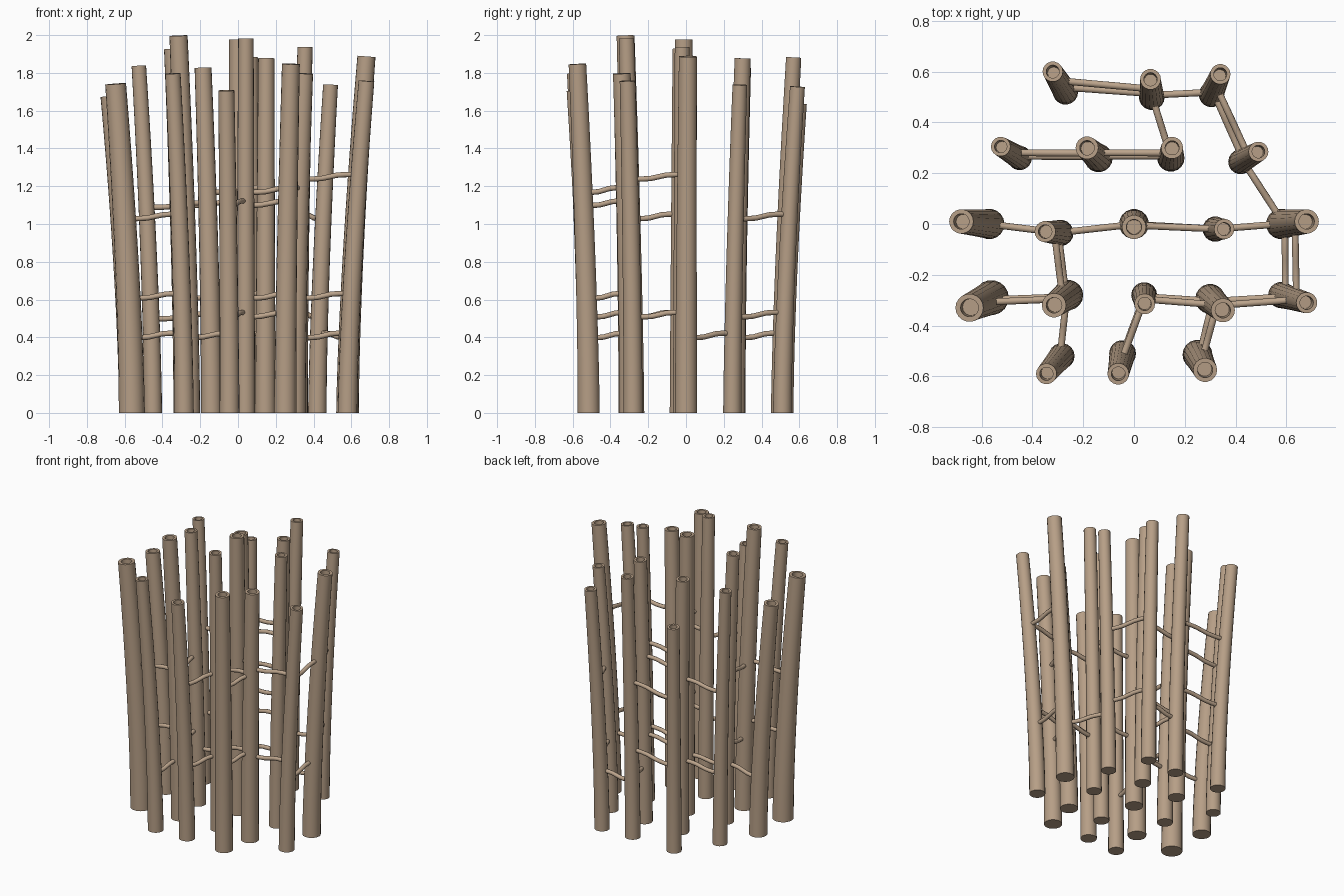
import bpy, bmesh, math
from mathutils import Vector

if "Cube" in bpy.data.objects:
    bpy.data.objects.remove(bpy.data.objects["Cube"])

SIDES = 18
CUP = 0.08


def material(name, rgb):
    m = bpy.data.materials.new(name)
    m.diffuse_color = (*rgb, 1)
    m.use_nodes = True
    m.node_tree.nodes["Principled BSDF"].inputs["Base Color"].default_value = m.diffuse_color
    return m


bark = material("tan_tube", (0.47, 0.345, 0.24))
pale = material("tan_rod", (0.50, 0.37, 0.26))


def skin(name, rings, sides, mat):
    """Loft rings of (centre, direction, radius) and cap both ends."""
    bm = bmesh.new()
    loops = []
    for c, d, r in rings:
        d = d.normalized()
        u = d.cross(Vector((0, 1, 0.01)) if abs(d.y) < 0.8 else Vector((1, 0, 0))).normalized()
        v = d.cross(u)
        loops.append([bm.verts.new(c + r * (math.cos(a) * u + math.sin(a) * v))
                      for a in (2 * math.pi * i / sides for i in range(sides))])
    for a, b in zip(loops, loops[1:]):
        for i in range(sides):
            j = (i + 1) % sides
            bm.faces.new((a[i], a[j], b[j], b[i]))
    bm.faces.new(loops[0][::-1])
    bm.faces.new(loops[-1])
    bmesh.ops.recalc_face_normals(bm, faces=bm.faces)
    me = bpy.data.meshes.new(name)
    bm.to_mesh(me)
    bm.free()
    me.materials.append(mat)
    ob = bpy.data.objects.new(name, me)
    bpy.context.collection.objects.link(ob)
    bpy.context.view_layer.objects.active = ob
    ob.select_set(True)
    bpy.ops.object.shade_smooth_by_angle(angle=math.radians(40))
    ob.select_set(False)


# tubes: base x, y, top x, y, height, base radius
tubes = dict(
    A=(-.27, .52, -.32, .60, 1.64, .050), B=(.07, .50, .065, .57, 1.885, .051),
    C=(.305, .51, .34, .59, 1.73, .050), D=(-.45, .26, -.525, .305, 1.84, .048),
    E=(-.14, .26, -.185, .30, 1.83, .056), F=(.145, .26, .15, .30, 1.88, .054),
    G=(.42, .245, .49, .285, 1.74, .049), H=(-.57, 0, -.68, .01, 1.68, .060),
    I=(-.29, -.035, -.35, -.03, 1.93, .052), J=(0, 0, 0, -.012, 1.98, .059),
    K=(.32, -.02, .355, -.02, 1.94, .050), L=(.58, 0, .68, .01, 1.89, .060),
    M=(-.562, -.29, -.648, -.33, 1.745, .069), N=(-.26, -.28, -.315, -.32, 2.0, .060),
    O=(.04, -.28, .042, -.315, 1.985, .051), P=(.30, -.295, .35, -.34, 1.80, .059),
    Q=(.58, -.28, .68, -.31, 1.76, .052), R=(-.285, -.52, -.345, -.59, 1.80, .051),
    S=(-.045, -.51, -.062, -.59, 1.71, .053), T=(.25, -.515, .28, -.575, 1.85, .059))


def centre(key, t):
    x0, y0, x1, y1, h, r = tubes[key]
    k = t ** 1.5
    return Vector((x0 + (x1 - x0) * k, y0 + (y1 - y0) * k, (h - 0.003) * t))


# tapered tubes leaning outward, each with a cup sunk in the top
for key, (x0, y0, x1, y1, h, r) in tubes.items():
    rings = []
    for i in range(15):
        t = i / 14
        d = centre(key, t + 0.01) - centre(key, max(t - 0.01, 0))
        if i == 0:
            d = Vector((0, 0, 1))
        rings.append((centre(key, t), d, r * (1 - 0.2 * t)))
    top, d, rt = rings[-1]
    rings.append((top, d, rt * 0.64))
    rings.append((top - d.normalized() * CUP, d, rt * 0.6))
    skin("tube_" + key.lower(), rings, SIDES, bark)

# thin rods joining neighbours, first tube lower than the second
rods = [("AB", 1.11, .62), ("BC", .41), ("GC", 1.04, .52), ("FB", .41),
        ("DE", 1.10, .51), ("EF", 1.18, .62), ("LG", .41), ("HI", .41),
        ("IJ", .41), ("JK", 1.11, .52), ("KL", .41), ("QL", 1.25, .52),
        ("NI", 1.04, .52), ("MN", 1.04, .62), ("RN", .41), ("OP", 1.18, .62),
        ("PQ", 1.25, .62), ("SO", 1.11, .52), ("TP", 1.18, .62)]
for pair, *heights in rods:
    for n, z in enumerate(heights):
        a, b = (centre(k, z / tubes[k][4]) for k in pair)
        pts = []
        for i in range(9):
            s = i / 8
            p = a.lerp(b, s)
            p.z = z + 0.012 * math.tanh((s - 0.5) * 7)
            pts.append(p)
        rings = [(p, pts[min(i + 1, 8)] - pts[max(i - 1, 0)], 0.014)
                 for i, p in enumerate(pts)]
        skin(f"rod_{pair.lower()}_{n}", rings, 10, pale)
